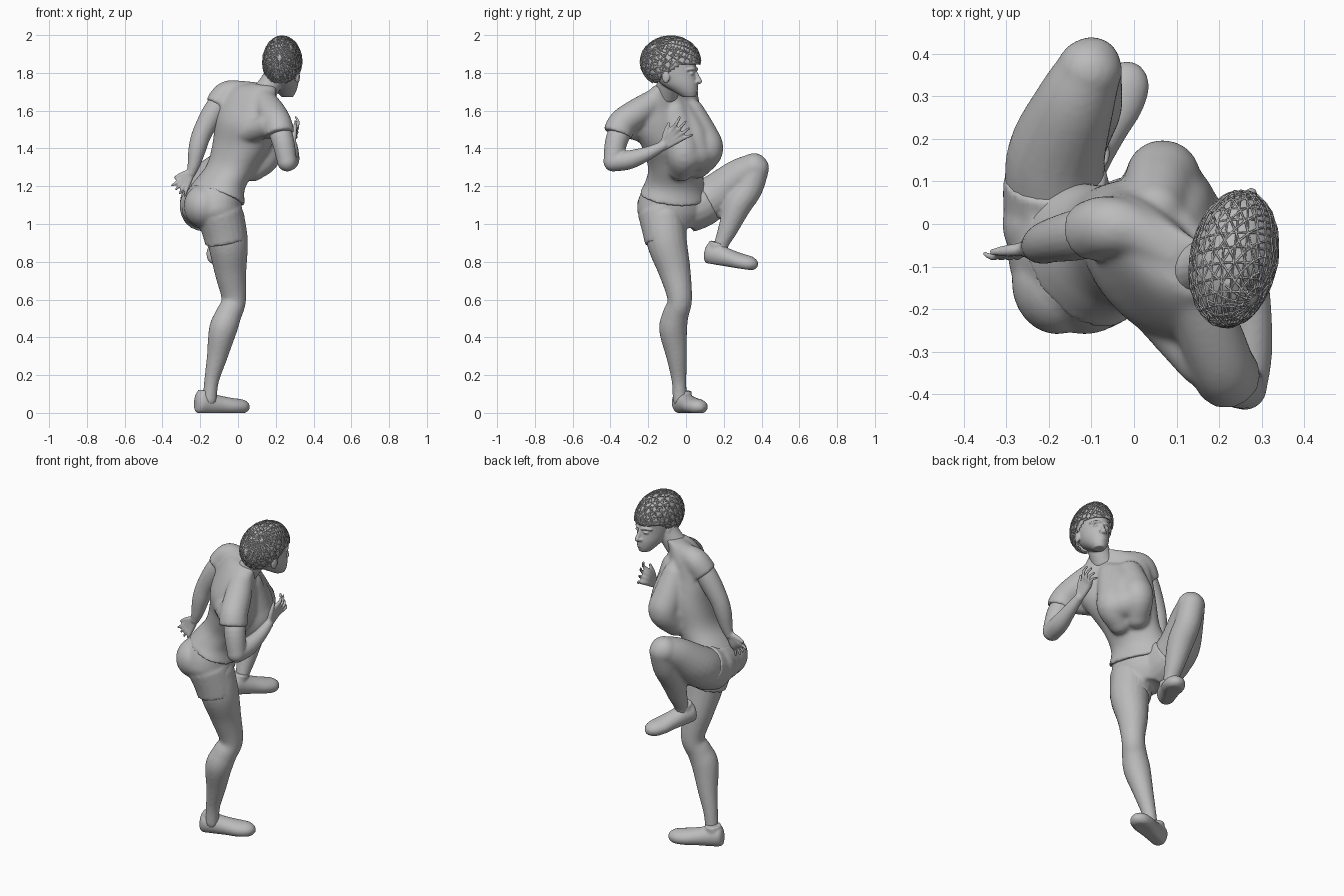
import bpy, bmesh, math, random
from mathutils import Vector, Matrix

random.seed(3)
cube = bpy.data.objects.get("Cube")
if cube:
    bpy.data.objects.remove(cube, do_unlink=True)

grey = bpy.data.materials.new("plain grey")
grey.use_nodes = True
grey.diffuse_color = (0.5, 0.5, 0.5, 1)
grey.node_tree.nodes["Principled BSDF"].inputs["Base Color"].default_value = (0.5, 0.5, 0.5, 1)


def smooth_rows(rows, steps=5):
    """Catmull-Rom interpolation of rows of numbers."""
    out = []
    for i in range(len(rows) - 1):
        p0, p1, p2 = rows[max(i - 1, 0)], rows[i], rows[i + 1]
        p3 = rows[min(i + 2, len(rows) - 1)]
        for k in range(steps):
            t = k / steps
            out.append([0.5 * (2 * b + (c - a) * t + (2 * a - 5 * b + 4 * c - d) * t * t
                               + (3 * b - a - 3 * c + d) * t ** 3)
                        for a, b, c, d in zip(p0, p1, p2, p3)])
    return out + [list(rows[-1])]


def loft(bm, rings, sides=24):
    """Closed skin through rings given as (centre, axis a, axis b)."""
    loops = []
    for c, a, b in rings:
        angles = [math.tau * k / sides for k in range(sides)]
        loops.append([bm.verts.new(c + a * math.cos(t) + b * math.sin(t)) for t in angles])
    for lo, hi in zip(loops, loops[1:]):
        for k in range(sides):
            n = (k + 1) % sides
            bm.faces.new((lo[k], lo[n], hi[n], hi[k]))
    bm.faces.new(loops[0][::-1])
    bm.faces.new(loops[-1])


def ball(bm, centre, radii, turn=0):
    m = Matrix.Translation(centre) @ Matrix.Rotation(math.radians(turn), 4, 'Z') @ Matrix.Diagonal((*radii, 1))
    bmesh.ops.create_uvsphere(bm, u_segments=24, v_segments=16, radius=1, matrix=m)


def tube(bm, rows, round_ends=True, sides=20):
    """Round limb through (x, y, z, radius) rows."""
    pts = smooth_rows(rows)
    pos = [Vector(p[:3]) for p in pts]
    main = pos[-1] - pos[0]
    ref = min((Vector(v) for v in ((1, 0, 0), (0, 1, 0), (0, 0, 1))), key=lambda v: abs(v.dot(main)))
    rings = []
    for i, p in enumerate(pts):
        t = (pos[min(i + 1, len(pos) - 1)] - pos[max(i - 1, 0)]).normalized()
        a = t.cross(ref).normalized()
        rings.append((pos[i], a * p[3], t.cross(a) * p[3]))
    loft(bm, rings, sides)
    if round_ends:
        for p in (pts[0], pts[-1]):
            ball(bm, p[:3], [p[3]] * 3)


def body(bm, rows, lean=0):
    """Trunk rows: x, y, z, half width, half depth, facing angle, sideways drop.
    The lowest rings dip at the front by the lean."""
    pts = smooth_rows(rows)
    rings = []
    for i, (x, y, z, w, d, ang, drop) in enumerate(pts):
        t = math.radians(ang)
        dip = lean * max(0, 1 - 3 * i / len(pts))
        rings.append((Vector((x, y, z)), Vector((math.sin(t), -math.cos(t), -drop)) * w,
                      Vector((math.cos(t), math.sin(t), -dip)) * d))
    loft(bm, rings, 32)


def finish(name, bm, voxel=0, relax=4):
    bmesh.ops.recalc_face_normals(bm, faces=bm.faces)
    for f in bm.faces:
        f.smooth = True
    me = bpy.data.meshes.new(name)
    bm.to_mesh(me)
    bm.free()
    me.materials.append(grey)
    ob = bpy.data.objects.new(name, me)
    bpy.context.collection.objects.link(ob)
    if voxel:
        m = ob.modifiers.new("fuse", 'REMESH')
        m.mode, m.voxel_size, m.use_smooth_shade = 'VOXEL', voxel, True
        s = ob.modifiers.new("relax", 'SMOOTH')
        s.factor, s.iterations = 0.5, relax
    return ob


# Shirt: trunk, draped bust, shoulders and short sleeves fused
bm = bmesh.new()
body(bm, [(-.11, -.068, 1.145, .188, .14, 24, 0), (-.095, -.06, 1.21, .165, .122, 26, 0),
          (-.035, -.055, 1.3, .155, .122, 32, .05), (.02, -.065, 1.42, .182, .135, 37, .12),
          (.045, -.1, 1.54, .205, .13, 38, .2), (.07, -.11, 1.64, .2, .1, 38, .3),
          (.1, -.105, 1.71, .13, .078, 40, .25), (.14, -.1, 1.74, .068, .064, 45, .1)], .4)
tube(bm, [(.05, .03, 1.59, .07), (.06, .085, 1.47, .085), (.067, .11, 1.39, .088), (.03, .06, 1.31, .07)])
tube(bm, [(.12, -.06, 1.59, .07), (.132, -.025, 1.45, .085), (.14, -.012, 1.36, .087), (.08, -.025, 1.295, .07)])
tube(bm, [(.07, .1, 1.385, .087), (.138, -.005, 1.36, .087)])
tube(bm, [(.09, -.02, 1.58, .07), (.1, .03, 1.47, .085), (.104, .05, 1.37, .088)])
tube(bm, [(-.01, .025, 1.38, .07), (.06, .1, 1.39, .075)])
tube(bm, [(.1, -.08, 1.695, .055), (.01, -.02, 1.7, .06), (-.06, -.005, 1.685, .072),
          (-.11, -.02, 1.62, .072)], False)
tube(bm, [(.13, -.14, 1.67, .06), (.175, -.25, 1.595, .075), (.208, -.335, 1.535, .077),
          (.222, -.362, 1.475, .08)], False)
tube(bm, [(.04, -.19, 1.48, .06), (.16, -.32, 1.52, .062)])
finish("shirt", bm, .01, 12)

# Shorts: hips, seat and two legs fused
bm = bmesh.new()
body(bm, [(-.125, -.07, .98, .11, .1, 22, 0), (-.14, -.08, 1.05, .178, .148, 24, 0),
          (-.135, -.075, 1.13, .182, .148, 24, 0), (-.115, -.065, 1.21, .16, .125, 24, 0)])
ball(bm, (-.205, .0, 1.095), (.105, .11, .108))
ball(bm, (-.18, -.135, 1.095), (.108, .125, .115))
tube(bm, [(-.1, -.13, 1.06, .125), (-.075, -.115, .97, .117), (-.062, -.105, .905, .113)], False)
tube(bm, [(-.175, .0, 1.08, .13), (-.182, .07, 1.105, .127), (-.185, .115, 1.13, .122)], False)
finish("shorts", bm, .01, 4)

# Standing leg
bm = bmesh.new()
tube(bm, [(-.07, -.115, 1.03, .105), (-.053, -.1, .9, .106), (-.04, -.06, .75, .085),
          (-.022, -.033, .6, .065), (-.05, -.055, .52, .069), (-.08, -.068, .44, .074),
          (-.11, -.05, .3, .055), (-.14, -.037, .17, .039), (-.15, -.033, .07, .037)])
finish("standing_leg", bm, .01, 2)

# Raised leg, bent at the knee
bm = bmesh.new()
tube(bm, [(-.185, .05, 1.09, .115), (-.183, .16, 1.15, .116), (-.14, .28, 1.25, .095),
          (-.105, .36, 1.298, .077)])
tube(bm, [(-.1, .37, 1.295, .07), (-.1, .335, 1.19, .072), (-.1, .275, 1.1, .072),
          (-.1, .225, .98, .054), (-.1, .19, .9, .04), (-.1, .175, .85, .038)])
finish("raised_leg", bm, .01, 3)


def shoe(name, place, yaw, pitch):
    bm = bmesh.new()
    rows = [(0, .022, .035, .045), (.02, .05, .06, .055), (.08, .053, .058, .05), (.14, .056, .05, .042),
            (.21, .062, .045, .034), (.265, .054, .04, .032), (.295, .034, .026, .032), (.308, .01, .01, .03)]
    loft(bm, [(Vector((0, y, z)), Vector((w, 0, 0)), Vector((0, 0, h)))
              for y, w, h, z in smooth_rows(rows)])
    tube(bm, [(0, .055, .06, .047), (0, .06, .118, .045)], False)
    for v in bm.verts:
        v.co.z = max(v.co.z, 0)
    m = (Matrix.Translation(place) @ Matrix.Rotation(math.radians(yaw), 4, 'Z')
         @ Matrix.Rotation(math.radians(pitch), 4, 'X'))
    bmesh.ops.transform(bm, matrix=m, verts=bm.verts)
    finish(name, bm, .007, 2)


shoe("standing_shoe", (-.225, -.038, 0), -67, 0)
shoe("raised_shoe", (-.135, .1, .795), -27, -8)


def hand(bm, wrist, along, across, thumb_side, size):
    w, d, s = Vector(wrist), Vector(along).normalized() * size, Vector(across).normalized() * size
    bend = d.cross(s) * .012
    for i in (-1.5, -.5, .5, 1.5):
        reach = .15 - .008 * abs(i - .5)
        tube(bm, [(*(w + s * i * .008), .015), (*(w + d * .075 + s * i * .019), .014),
                  (*(w + d * .115 + s * i * .027 + bend), .009),
                  (*(w + d * reach + s * i * .034), .007)], True, 12)
    s *= thumb_side
    tube(bm, [(*w, .015), (*(w + d * .04 + s * .035), .014), (*(w + d * .085 + s * .062), .008)], True, 12)


# Arms with hands: left held behind the hip, right guarding the chest
bm = bmesh.new()
tube(bm, [(-.07, -.01, 1.675, .058), (-.13, -.025, 1.59, .06), (-.19, -.038, 1.48, .052),
          (-.215, -.047, 1.4, .047), (-.232, -.053, 1.32, .035), (-.247, -.057, 1.27, .024)])
hand(bm, (-.25, -.058, 1.275), (-.5, -.1, -.75), (.75, 0, -.5), -1, .85)
finish("left_arm", bm, .006, 3)

bm = bmesh.new()
tube(bm, [(.2, -.31, 1.545, .06), (.235, -.365, 1.45, .06), (.26, -.385, 1.333, .052)])
tube(bm, [(.26, -.385, 1.33, .052), (.275, -.3, 1.34, .05), (.287, -.2, 1.375, .036), (.29, -.12, 1.415, .025)])
hand(bm, (.29, -.12, 1.415), (.06, .72, .62), (.1, -.6, .72), 1, 1.15)
finish("right_arm", bm, .006, 3)


def head_turn(degrees):
    return Matrix.Translation((.235, -.08, 0)) @ Matrix.Rotation(math.radians(degrees), 4, 'Z')


# Head with face, ears and neck, modelled facing +y and then turned
bm = bmesh.new()
body(bm, [(0, .1, 1.672, .03, .034, 90, 0), (0, .08, 1.7, .05, .063, 90, 0),
          (0, .048, 1.74, .069, .098, 90, 0), (0, .022, 1.79, .08, .116, 90, 0),
          (0, .005, 1.84, .086, .132, 90, 0), (0, 0, 1.9, .088, .136, 90, 0),
          (0, -.005, 1.95, .073, .112, 90, 0), (0, -.01, 1.985, .035, .055, 90, 0)])
tube(bm, [(0, .135, 1.805, .009), (0, .148, 1.775, .011), (0, .157, 1.755, .014)])
for z, r in ((1.721, .021), (1.709, .019)):
    ball(bm, (0, .137, z), (r, .011, .006))
for side in (-1, 1):
    ball(bm, (side * .013, .145, 1.752), (.011, .012, .009))
    ball(bm, (side * .034, .122, 1.797), (.016, .014, .008))
    tube(bm, [(side * .015, .138, 1.815, .006), (side * .036, .132, 1.822, .007),
              (side * .06, .107, 1.815, .005)])
    ball(bm, (side * .085, -.005, 1.78), (.011, .022, .034))
bmesh.ops.transform(bm, matrix=head_turn(-15), verts=bm.verts)
tube(bm, [(.135, -.105, 1.69, .064), (.17, -.095, 1.74, .06), (.205, -.085, 1.8, .058)])
finish("head", bm, .005, 2)


def hair_shell(name, grow, tilt, seg, rings, jitter):
    bm = bmesh.new()
    bmesh.ops.create_uvsphere(bm, u_segments=seg, v_segments=rings, radius=1)
    bmesh.ops.rotate(bm, verts=bm.verts, matrix=Matrix.Rotation(math.radians(tilt[0]), 3, 'X'))
    bmesh.ops.rotate(bm, verts=bm.verts, matrix=Matrix.Rotation(math.radians(tilt[1]), 3, 'Z'))
    for v in bm.verts:
        k = 1 + random.uniform(-jitter, jitter)
        v.co = Vector((v.co.x * (.098 + grow) * k, v.co.y * (.158 + grow) * k - .002,
                       v.co.z * (.134 + grow) * k + 1.858))
    # The hairline climbs from nape to forehead
    low = [v for v in bm.verts if v.co.z < 1.745 + min(max((v.co.y + .06) * .7, 0), .095)]
    bmesh.ops.delete(bm, geom=low, context='VERTS')
    bmesh.ops.transform(bm, matrix=head_turn(-11), verts=bm.verts)
    return finish(name, bm)


cap = hair_shell("hair_cap", 0, (0, 0), 48, 32, 0)
thick = cap.modifiers.new("thickness", 'SOLIDIFY')
thick.thickness = .008
for name, tilt in (("braids_lengthwise", (80, 8)), ("braids_crossing", (55, 50))):
    net = hair_shell(name, .004, tilt, 24, 14, .01)
    wire = net.modifiers.new("strands", 'WIREFRAME')
    wire.thickness = .005
